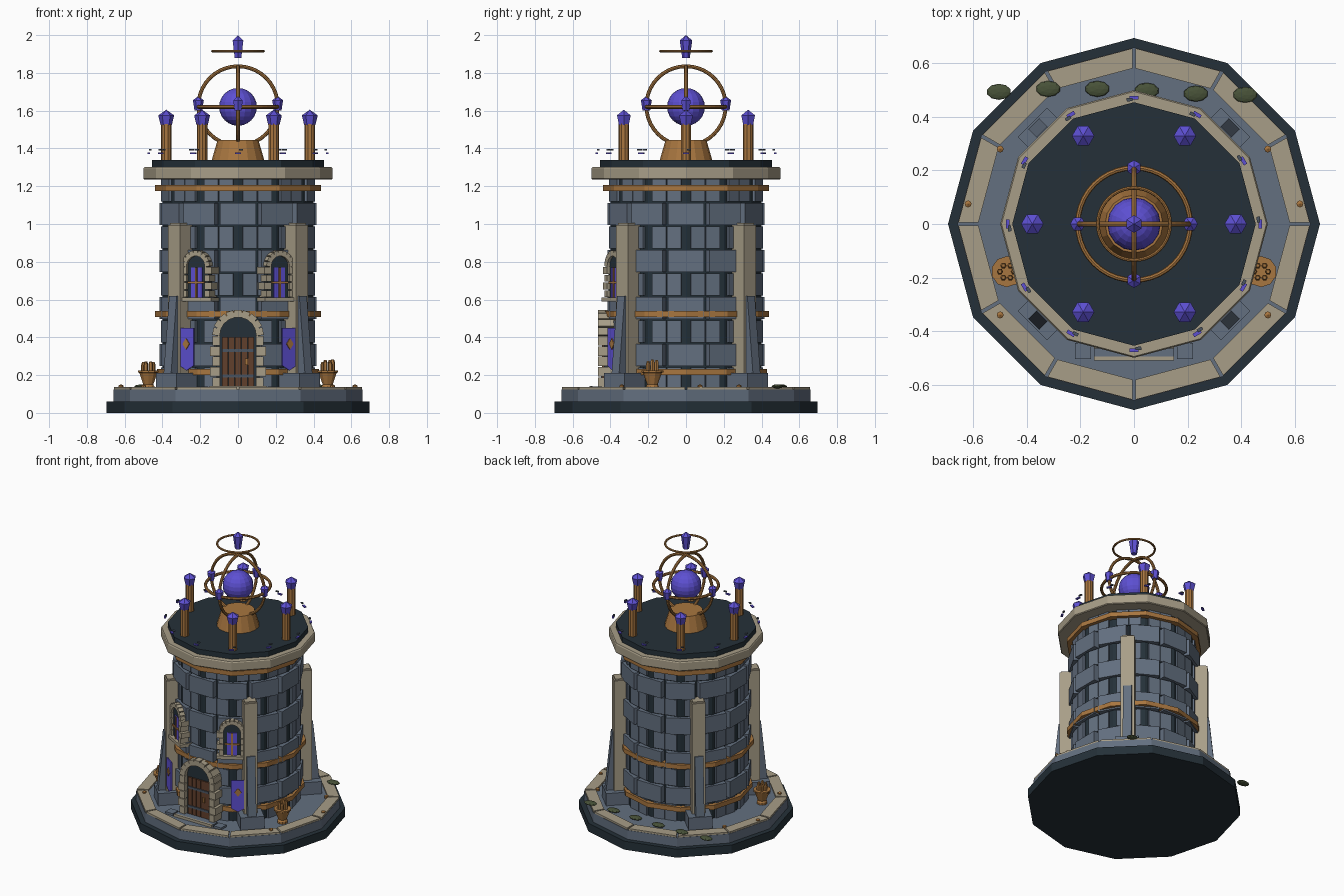
import bpy, bmesh, math, random
from mathutils import Matrix

cube = bpy.data.objects.get("Cube")
if cube:
    bpy.data.objects.remove(cube, do_unlink=True)


def material(name, rgb):
    m = bpy.data.materials.new(name)
    m.use_nodes = True
    m.diffuse_color = (*rgb, 1)
    m.node_tree.nodes["Principled BSDF"].inputs["Base Color"].default_value = (*rgb, 1)
    return m


SLATE = material("dark slate", (0.018, 0.03, 0.04))
STONE = material("blue grey stone", (0.125, 0.16, 0.215))
TRIM = material("pale trim stone", (0.39, 0.34, 0.245))
BRONZE = material("bronze", (0.39, 0.18, 0.05))
PURPLE = material("purple crystal", (0.11, 0.08, 0.65))
WOOD = material("brown wood", (0.12, 0.05, 0.025))
IRON = material("iron", (0.07, 0.09, 0.12))
GREEN = material("moss green", (0.065, 0.085, 0.04))


def finish(name, bm, mat):
    bmesh.ops.recalc_face_normals(bm, faces=bm.faces)
    me = bpy.data.meshes.new(name)
    bm.to_mesh(me)
    bm.free()
    me.materials.append(mat)
    ob = bpy.data.objects.new(name, me)
    bpy.context.collection.objects.link(ob)
    return ob


def at(x, y, z):
    return Matrix.Translation((x, y, z))


def polar(r, deg, z=0):
    """Frame at an azimuth: local y points outward, local x runs along the wall."""
    a = math.radians(deg)
    return at(r * math.cos(a), r * math.sin(a), z) @ Matrix.Rotation(a - math.pi / 2, 4, 'Z')


def boxes(name, mat, items):
    bm = bmesh.new()
    for frame, size in items:
        bmesh.ops.create_cube(bm, size=1, matrix=frame @ Matrix.Diagonal((*size, 1)))
    return finish(name, bm, mat)


def lathe(name, mat, profile, n=12, frames=(Matrix(),)):
    bm = bmesh.new()
    for f in frames:
        rings = []
        for r, z in profile:
            k = n if r else 1
            rings.append([bm.verts.new(f @ Matrix.Rotation(math.tau * i / n, 4, 'Z') @ at(0, r, z).translation)
                          for i in range(k)])
        for a, b in zip(rings, rings[1:]):
            for i in range(n):
                quad = [a[i % len(a)], a[(i + 1) % len(a)], b[(i + 1) % len(b)], b[i % len(b)]]
                bm.faces.new(list(dict.fromkeys(quad)))
        for ring in (rings[0], rings[-1]):
            if len(ring) > 1:
                bm.faces.new(ring)
    return finish(name, bm, mat)


def extrude(name, mat, pts, z0, z1, frames):
    bm = bmesh.new()
    for f in frames:
        lo, hi = [[bm.verts.new(f @ at(x, y, z).translation) for x, y in pts] for z in (z0, z1)]
        bm.faces.new(lo)
        bm.faces.new(hi)
        for i in range(len(pts)):
            j = (i + 1) % len(pts)
            bm.faces.new((lo[i], lo[j], hi[j], hi[i]))
    return finish(name, bm, mat)


def torus(name, r, minor, z, rot=(0, 0, 0)):
    bpy.ops.mesh.primitive_torus_add(major_radius=r, minor_radius=minor, major_segments=40,
                                     minor_segments=8, location=(0, 0, z), rotation=rot)
    ob = bpy.context.object
    ob.name = name
    ob.data.materials.append(BRONZE)


VERTS = [30 * i for i in range(12)]
FACES = [30 * i + 15 for i in range(12)]
C15, S15 = math.cos(math.pi / 12), math.sin(math.pi / 12)

# Stepped base with a paved rim
lathe("base_plinth", SLATE, [(0.695, 0), (0.695, 0.06)])
lathe("base_floor", STONE, [(0.66, 0.06), (0.66, 0.125)])
ro, ri, gap = 0.658, 0.583, 0.006
extrude("rim_slabs", TRIM, [(-ro * S15 + gap, ro * C15), (ro * S15 - gap, ro * C15),
                            (ri * S15 - gap, ri * C15), (-ri * S15 + gap, ri * C15)],
        0.118, 0.137, [polar(0, a) for a in FACES])
lathe("rim_studs", BRONZE, [(0.013, 0.13), (0.013, 0.145), (0, 0.152)], 8,
      [at(s * x, y, 0) for s in (-1, 1) for x, y in ((0.62, 0.075), (0.5, 0.28), (0.5, -0.34))])

# Tower core and staggered brick courses
lathe("tower_core", SLATE, [(0.4, 0.12), (0.4, 1.25)])
bricks, step = [], 0.1245
for row in range(9):
    z = 0.12 + step * (row + 0.5)
    if row % 2:
        bricks += [(polar(0.395, a, z), (0.19, 0.04, step - 0.008)) for a in VERTS]
    else:
        bricks += [(polar(0.38, a, z) @ at(s * 0.0405, 0, 0), (0.077, 0.04, step - 0.008))
                   for a in FACES for s in (-1, 1)]
boxes("wall_bricks", STONE, bricks)
for name, r, z in (("lower", 0.43, 0.2), ("middle", 0.44, 0.508), ("upper", 0.44, 1.175)):
    lathe(name + "_band", BRONZE, [(r, z), (r, z + 0.032)])

# Cornice and roof
lathe("cornice", TRIM, [(0.495, 1.235), (0.5, 1.24), (0.5, 1.295), (0.495, 1.302)])
lathe("roof", SLATE, [(0.455, 1.3), (0.455, 1.338)])
boxes("cornice_shards", PURPLE, [(polar(0.472, a, 1.375), (0.032, 0.014, 0.008)) for a in VERTS])
boxes("cornice_chips", IRON, [(polar(0.465, a + 2, 1.393), (0.022, 0.012, 0.007)) for a in VERTS])

# Corner buttresses
CORNERS = (45, 135, 225, 315)
boxes("buttress_pillars", TRIM, [(polar(0.435, a, 0.6), (0.09, 0.088, 0.79)) for a in CORNERS])
boxes("buttress_caps", TRIM, [(polar(0.433, a, 0.997), (0.075, 0.075, 0.016)) for a in CORNERS])
boxes("buttress_feet", STONE, [(polar(0.455, a, 0.167), (0.155, 0.165, 0.09)) for a in CORNERS])
side_on = Matrix(((0, 0, 1, 0), (1, 0, 0, 0), (0, 1, 0, 0), (0, 0, 0, 1)))
extrude("buttress_braces", STONE, [(0.46, 0.2), (0.53, 0.2), (0.487, 0.62), (0.46, 0.62)],
        -0.028, 0.028, [polar(0, a) @ side_on for a in CORNERS])

# Arched openings
upright = Matrix.Rotation(math.pi / 2, 4, 'X')


def arch_points(w, z0, spring):
    arc = [(w * math.cos(math.pi * i / 12), spring + w * math.sin(math.pi * i / 12)) for i in range(13)]
    return [(w, z0)] + arc + [(-w, z0)]


def portal(name, angles, w, t, z0, spring, front, courses):
    """Dark recess framed by jamb blocks and wedge stones, t wide, reaching out to front."""
    frames = [polar(0, a) for a in angles]
    extrude(name + "_recess", SLATE, arch_points(w + t / 2, z0, spring), -0.434, -0.36,
            [f @ upright for f in frames])
    stones, h = [], (spring - z0) / courses
    depth = front - 0.35
    for f in frames:
        mid = f @ at(0, front - depth / 2, 0)
        for s in (-1, 1):
            for i in range(courses):
                wide = t + (0.014 if i % 2 else 0)
                stones.append((mid @ at(s * (w + wide / 2), 0, z0 + h * (i + 0.5)), (wide, depth, h - 0.005)))
        n = 9
        for i in range(n):
            turn = Matrix.Rotation(math.pi * ((i + 0.5) / n - 0.5), 4, 'Y')
            stones.append((mid @ at(0, 0, spring) @ turn @ at(0, 0, w + t / 2),
                           (math.pi * (w + t / 2) / n, depth, t)))
    boxes(name + "_surround", TRIM, stones)
    return frames


# Door
door = portal("door", [-90], 0.095, 0.04, 0.135, 0.41, 0.465, 5)[0]
boxes("door_planks", WOOD, [(door @ at(0.034 * i, 0.436, 0.268), (0.031, 0.016, 0.265)) for i in range(-2, 3)])
boxes("door_straps", IRON, [(door @ at(0, 0.445, z), (0.165, 0.01, 0.016)) for z in (0.195, 0.33)])
boxes("door_handle", BRONZE, [(door @ at(-0.045, 0.449, 0.27), (0.014, 0.014, 0.035))])
boxes("door_step", STONE, [(door @ at(x, 0.475, 0.13), (w, 0.06, 0.02)) for x, w in ((0, 0.3), (-0.19, 0.06), (0.19, 0.06))])
boxes("door_step_edge", TRIM, [(door @ at(0, 0.503, 0.132), (0.3, 0.014, 0.022))])

# Windows
wins = portal("window", [-60, -120], 0.055, 0.03, 0.61, 0.775, 0.45, 4)
boxes("window_glass", PURPLE, [(f @ at(0, 0.434, 0.69), (0.065, 0.01, 0.16)) for f in wins])
boxes("window_bars", BRONZE, [(f @ at(0, 0.442, 0.69), s) for f in wins for s in ((0.1, 0.008, 0.01), (0.01, 0.008, 0.16))])
boxes("window_sills", TRIM, [(f @ at(0, 0.41, 0.6), (0.2, 0.1, 0.022)) for f in wins])

# Banners beside the front buttresses
hang = [polar(0.468, -90 + s * 35) for s in (-1, 1)]
extrude("banners", PURPLE, [(-0.045, 0.45), (0.045, 0.45), (0.045, 0.25), (0, 0.225), (-0.045, 0.25)],
        -0.008, 0, [f @ upright for f in hang])
extrude("banner_emblems", BRONZE, [(0, 0.395), (0.022, 0.365), (0, 0.335), (-0.022, 0.365)],
        -0.014, -0.006, [f @ upright for f in hang])

# Supply pots with upright rods
random.seed(4)
POTS = [at(s * 0.475, -0.178, 0) for s in (-1, 1)]
lathe("pots", BRONZE, [(0.034, 0.125), (0.034, 0.14), (0.028, 0.15), (0.05, 0.212), (0.058, 0.215), (0.058, 0.225)], 10, POTS)
lathe("pot_rods", BRONZE, [(0.012, 0.2), (0.012, 0.27), (0.007, 0.285)], 6,
      [p @ polar(0.026, 60 * i, random.uniform(-0.02, 0)) for p in POTS for i in range(6)])

# Moss clumps along the back
bm = bmesh.new()
for i, y in enumerate((0.494, 0.505, 0.505, 0.498, 0.487, 0.483)):
    bmesh.ops.create_icosphere(bm, subdivisions=2, radius=1,
                               matrix=at(-0.505 + 0.184 * i, y, 0.14) @ Matrix.Diagonal((0.046, 0.03, 0.011, 1)))
finish("moss_clumps", bm, GREEN)

# Roof posts with crystals
POSTS = [polar(0.38, 60 * i) for i in range(6)]
lathe("roof_posts", BRONZE, [(0.028, 1.33), (0.028, 1.54)], 10, POSTS)
lathe("post_crystals", PURPLE, [(0.03, 1.525), (0.042, 1.575), (0, 1.605)], 6,
      [p @ Matrix.Rotation(math.radians(-60 * i), 4, 'Z') for i, p in enumerate(POSTS)])

# Orb, its rings and the crown crystal
lathe("orb_pedestal", BRONZE, [(0.14, 1.335), (0.108, 1.445)], 16)
bm = bmesh.new()
bmesh.ops.create_uvsphere(bm, u_segments=16, v_segments=12, radius=0.1, matrix=at(0, 0, 1.62))
finish("orb", bm, PURPLE)
torus("level_ring", 0.21, 0.01, 1.62)
torus("cross_ring", 0.21, 0.01, 1.625, (math.pi / 2, 0, 0))
torus("side_ring", 0.21, 0.01, 1.625, (0, math.pi / 2, 0))
torus("crown_ring", 0.135, 0.007, 1.915)
lathe("ring_crystals", PURPLE, [(0.02, 1.6), (0.029, 1.655), (0, 1.677)], 6,
      [polar(0.21, 90 * i) for i in range(4)])
lathe("crown_crystal", PURPLE, [(0.02, 1.88), (0.033, 1.972), (0, 2.0)], 6)
